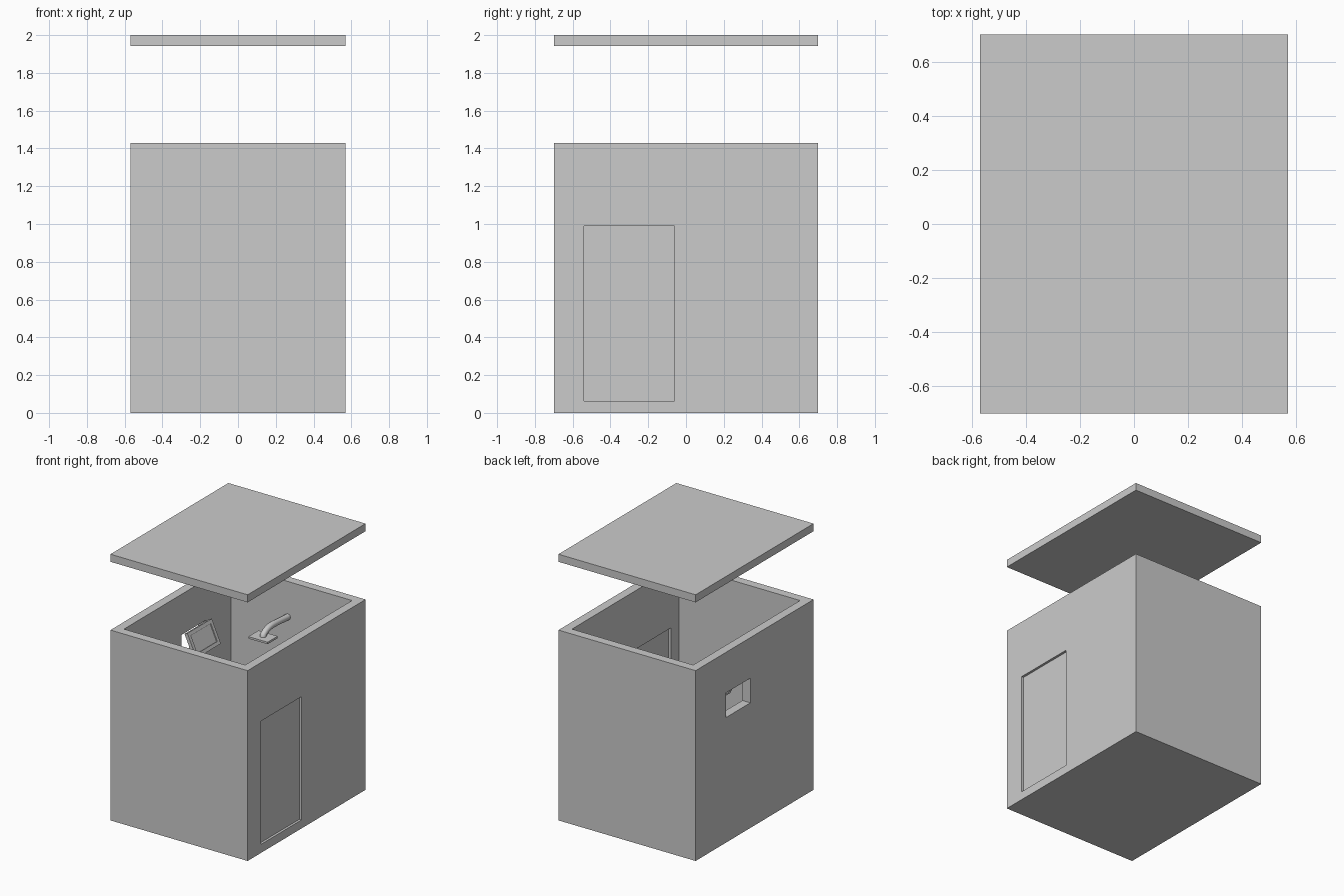
import bpy, math
from mathutils import Vector

if "Cube" in bpy.data.objects:
    bpy.data.objects.remove(bpy.data.objects["Cube"])

W, D, H, T = 1.14, 1.4, 1.43, 0.066   # width, depth, wall top, wall thickness
HX, HY, IX, IY = W / 2, D / 2, W / 2 - T, D / 2 - T
BASE = 0.057


def box(name, lo, hi):
    """Axis-aligned box between two corners."""
    (a, b, c), (d, e, f) = lo, hi
    v = [(x, y, z) for x in (a, d) for y in (b, e) for z in (c, f)]
    q = [(0, 1, 3, 2), (4, 6, 7, 5), (0, 4, 5, 1), (2, 3, 7, 6), (0, 2, 6, 4), (1, 5, 7, 3)]
    me = bpy.data.meshes.new(name)
    me.from_pydata(v, [], q)
    ob = bpy.data.objects.new(name, me)
    bpy.context.collection.objects.link(ob)
    return ob


def cut(ob, name, lo, hi):
    """Boolean opening through a part, applied at once."""
    c = box(name, lo, hi)
    m = ob.modifiers.new(name, 'BOOLEAN')
    m.object, m.operation, m.solver = c, 'DIFFERENCE', 'EXACT'
    bpy.context.view_layer.objects.active = ob
    bpy.ops.object.modifier_apply(modifier=name)
    bpy.data.objects.remove(c)


# Room shell: base, walls and lifted roof
box("floor", (-HX, -HY, 0), (HX, HY, BASE))
walls = box("walls", (-HX, -HY, BASE), (HX, HY, H))
cut(walls, "room_cut", (-IX, -IY, 0), (IX, IY, 2))
cut(walls, "door_cut", (IX - 0.1, -0.54, 0.064), (HX + 0.1, -0.06, 0.99))
cut(walls, "window_cut", (-HX - 0.1, 0.05, 0.94), (-IX + 0.1, 0.34, 1.125))
box("roof", (-HX, -HY, 1.943), (HX, HY, 2))

# Door, slightly recessed on both sides
box("door", (IX + 0.018, -0.54, 0.064), (HX - 0.018, -0.06, 0.99))

# Open window leaf, tilted with its lower edge into the room
leaf = box("window_leaf", (-0.013, -0.145, -0.092), (0.013, 0.145, 0.092))
for s in (-1, 1):
    lo, hi = sorted((s * 0.006, s * 0.05))
    cut(leaf, "pane_recess", (lo, -0.118, -0.066), (hi, 0.118, 0.066))
leaf.location = (-0.43, 0.195, 1.06)
leaf.rotation_euler = (0, -math.radians(24), 0)

# Square rain shower head
box("shower_head", (-0.11, 0.28, 1.115), (0.05, 0.40, 1.13))

# Shower arm curving down from the back wall to the head
cu = bpy.data.curves.new("shower_arm", 'CURVE')
cu.dimensions = '3D'
cu.bevel_depth, cu.bevel_resolution, cu.use_fill_caps = 0.023, 2, True
sp = cu.splines.new('BEZIER')
sp.bezier_points.add(2)
path = [((-0.03, 0.34, 1.125), (0, 0, 0.025)),
        ((-0.03, 0.43, 1.175), (0, 0.045, 0.004)),
        ((-0.03, IY + 0.01, 1.165), (0, 0.05, 0))]
for p, (co, h) in zip(sp.bezier_points, path):
    p.co = co
    p.handle_left, p.handle_right = Vector(co) - Vector(h), Vector(co) + Vector(h)
arm = bpy.data.objects.new("shower_arm", cu)
bpy.context.collection.objects.link(arm)
